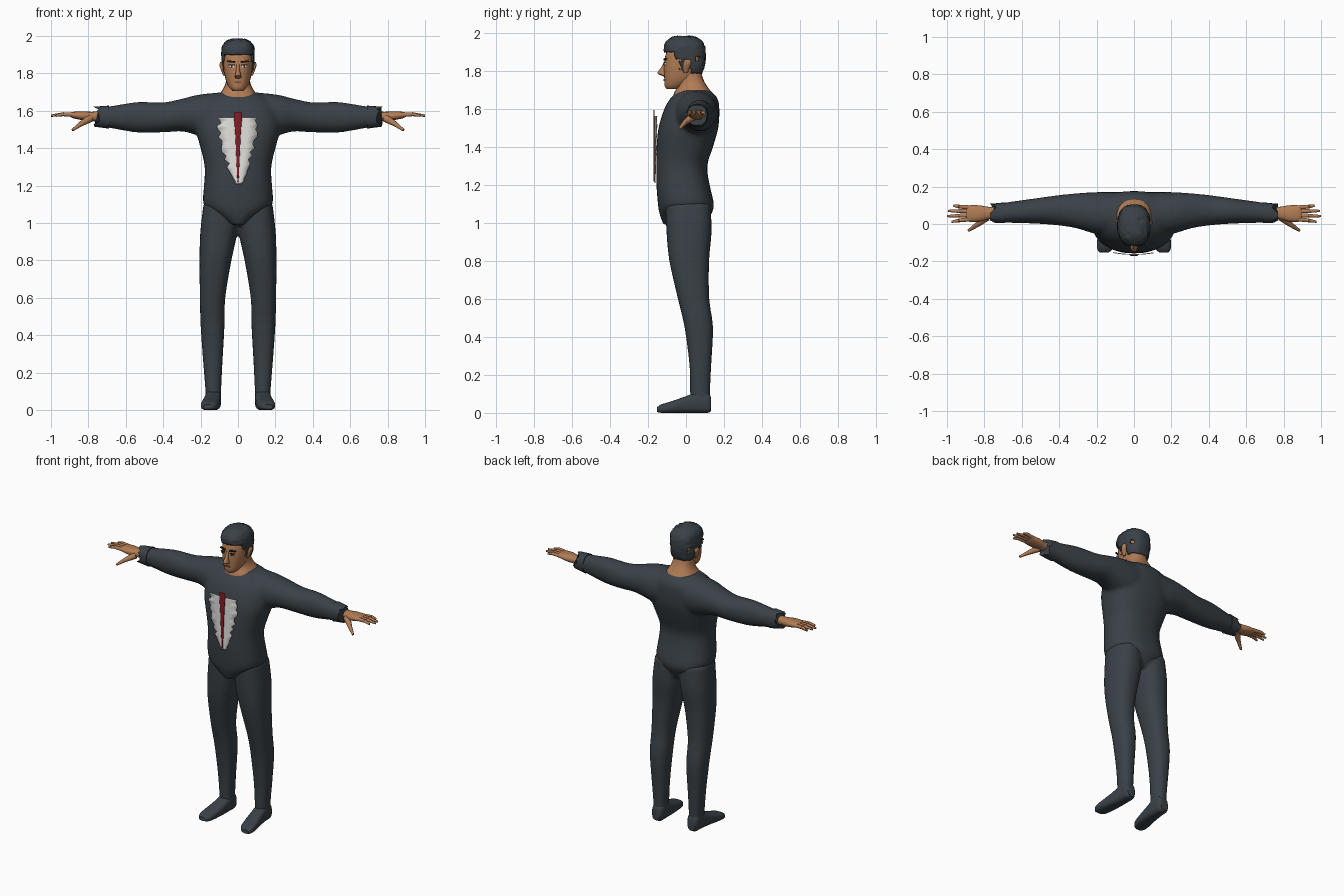
import bpy, bmesh, math, random
from mathutils import Vector, Matrix

random.seed(4)
cube = bpy.data.objects.get("Cube")
if cube:
    bpy.data.objects.remove(cube, do_unlink=True)


def material(name, *rgb):
    m = bpy.data.materials.new(name)
    m.use_nodes = True
    m.diffuse_color = (*rgb, 1)
    m.node_tree.nodes["Principled BSDF"].inputs["Base Color"].default_value = (*rgb, 1)
    return m


CHARCOAL = material("charcoal", 0.042, 0.053, 0.063)
SKIN = material("skin", 0.44, 0.2, 0.09)
WHITE = material("shirt white", 0.78, 0.77, 0.74)
RED = material("tie red", 0.24, 0.012, 0.02)
BLACK = material("near black", 0.012, 0.014, 0.016)
LIP = material("lip brown", 0.2, 0.075, 0.04)


def smooth_rows(rows, steps):
    """Catmull-Rom interpolation between sections."""
    out = []
    for i in range(len(rows) - 1):
        quad = [rows[max(0, min(len(rows) - 1, i + k))] for k in (-1, 0, 1, 2)]
        for s in range(steps):
            t = s / steps
            out.append([b + 0.5 * t * (c - a + t * (2*a - 5*b + 4*c - d + t * (3*(b - c) + d - a)))
                        for a, b, c, d in zip(*quad)])
    return out + [list(rows[-1])]


def loft(bm, axis, rows, n=24, steps=3, power=2.4, side=1):
    """Rows are (position along axis, low and high of each cross extent)."""
    rings = []
    for t, a0, a1, b0, b1 in smooth_rows(rows, steps):
        ring = []
        for k in range(n):
            c, s = math.cos(math.tau * k / n), math.sin(math.tau * k / n)
            u = math.copysign(abs(c) ** (2 / power), c)
            v = math.copysign(abs(s) ** (2 / power), s)
            a, b = (a0 + a1 + u * (a1 - a0)) / 2, (b0 + b1 + v * (b1 - b0)) / 2
            x, y, z = {"x": (t, a, b), "y": (a, t, b), "z": (a, b, t)}[axis]
            ring.append(bm.verts.new((x * side, y, z)))
        rings.append(ring)
    for lo, hi in zip(rings, rings[1:]):
        for k in range(n):
            bm.faces.new((lo[k], lo[(k + 1) % n], hi[(k + 1) % n], hi[k]))
    bm.faces.new(rings[0])
    bm.faces.new(rings[-1])
    return rings


def sym(rows):
    return [(z, -w, w, y0, y1) for z, w, y0, y1 in rows]


def taper(bm, p, q, r0, r1, n=10):
    p, q = Vector(p), Vector(q)
    rot = (q - p).to_track_quat("Z", "Y").to_matrix().to_4x4()
    bmesh.ops.create_cone(bm, cap_ends=True, segments=n, radius1=r0, radius2=r1,
                          depth=(q - p).length, matrix=Matrix.Translation((p + q) / 2) @ rot)


def finish(name, bm, mat, mirror=False, voxel=0, solid=0):
    bmesh.ops.recalc_face_normals(bm, faces=bm.faces)
    me = bpy.data.meshes.new(name)
    bm.to_mesh(me)
    bm.free()
    me.materials.append(mat)
    ob = bpy.data.objects.new(name, me)
    bpy.context.collection.objects.link(ob)
    bpy.ops.object.select_all(action="DESELECT")
    ob.select_set(True)
    bpy.context.view_layer.objects.active = ob
    bpy.ops.object.shade_smooth_by_angle(angle=math.radians(45))
    if mirror:
        ob.modifiers.new("mirror", "MIRROR").use_mirror_merge = False
    if voxel:
        r = ob.modifiers.new("blend", "REMESH")
        r.mode, r.voxel_size, r.use_smooth_shade = "VOXEL", voxel, True
        s = ob.modifiers.new("relax", "SMOOTH")
        s.factor, s.iterations = 0.5, 5
    if solid:
        s = ob.modifiers.new("thickness", "SOLIDIFY")
        s.thickness, s.offset = solid, -1
    return ob


def plate(name, mat, loc, size, turn=0, tilt=0, mirror=True):
    bm = bmesh.new()
    m = Matrix.Translation(loc) @ Matrix.Rotation(turn, 4, "Z") @ Matrix.Rotation(tilt, 4, "Y")
    bmesh.ops.create_cube(bm, size=1, matrix=m @ Matrix.Diagonal((*size, 1)))
    finish(name, bm, mat, mirror)


# Jacket: torso with pointed hem, blended with both sleeves
bm = bmesh.new()
loft(bm, "z", sym([(0.99, .04, -.12, .1), (1.05, .13, -.14, .135), (1.1, .185, -.148, .147),
                   (1.2, .182, -.156, .125), (1.3, .178, -.157, .112), (1.4, .2, -.155, .142),
                   (1.5, .225, -.145, .17), (1.6, .215, -.115, .176), (1.66, .17, -.08, .165),
                   (1.7, .1, -.035, .125)]), n=32)
for side in (1, -1):
    loft(bm, "x", [(.06, -.04, .17, 1.47, 1.7), (.14, -.06, .172, 1.45, 1.695),
                   (.22, -.05, .17, 1.47, 1.685), (.3, -.025, .165, 1.49, 1.665),
                   (.4, -.008, .155, 1.485, 1.645), (.53, .002, .137, 1.483, 1.648),
                   (.64, .005, .122, 1.5, 1.632), (.75, .01, .106, 1.52, 1.615)], power=2.1, side=side)
finish("jacket", bm, CHARCOAL, voxel=.012)

# Ragged cuffs
bm = bmesh.new()
rings = loft(bm, "x", [(.69, .004, .116, 1.505, 1.628), (.75, .006, .11, 1.515, 1.622)], steps=1)
for v in rings[-1]:
    v.co.x += random.uniform(-.015, .025)
finish("cuff", bm, CHARCOAL, mirror=True)

# Trousers
bm = bmesh.new()
for side in (1, -1):
    loft(bm, "z", [(.03, .09, .172, .025, .128), (.1, .09, .174, .022, .127), (.25, .083, .186, .018, .133),
                   (.45, .072, .2, -.008, .143), (.6, .068, .204, -.043, .123), (.8, .035, .206, -.088, .122),
                   (.95, .004, .202, -.103, .135), (1.1, 0, .185, -.11, .13)], side=side)
loft(bm, "z", sym([(.99, .06, -.08, .1), (1.05, .16, -.11, .13), (1.12, .175, -.12, .125)]))
finish("trousers", bm, CHARCOAL, voxel=.011)

# Feet
bm = bmesh.new()
loft(bm, "y", [(-.152, .135, .185, .005, .03), (-.13, .112, .197, 0, .045), (-.08, .1, .196, 0, .06),
               (0, .092, .182, 0, .088), (.07, .09, .174, 0, .115), (.115, .093, .17, 0, .11),
               (.132, .105, .16, .01, .08)], power=3)
finish("foot", bm, CHARCOAL, mirror=True)

# Hands: palm, four fingers and thumb
bm = bmesh.new()
loft(bm, "x", [(.72, .03, .09, 1.54, 1.6), (.78, .025, .092, 1.545, 1.595), (.83, .012, .1, 1.55, 1.597),
               (.88, .012, .1, 1.56, 1.595), (.895, .02, .095, 1.567, 1.59)], n=16)
for y, tip_y, tip_x in ((.026, .012, .975), (.047, .042, 1.0), (.068, .07, .995), (.088, .098, .965)):
    mid = (.935, (y + tip_y) / 2, 1.582)
    taper(bm, (.87, y, 1.578), mid, .012, .0105)
    taper(bm, mid, (tip_x, tip_y, 1.574), .0105, .006)
taper(bm, (.79, .035, 1.56), (.84, -.005, 1.53), .022, .014)
taper(bm, (.837, -.003, 1.532), (.885, -.035, 1.497), .014, .007)
finish("hand", bm, SKIN, mirror=True)

# Neck
bm = bmesh.new()
loft(bm, "z", sym([(1.62, .115, -.07, .15), (1.68, .103, -.065, .138), (1.72, .078, -.043, .112),
                   (1.76, .064, -.045, .09), (1.83, .06, -.05, .07)]))
finish("neck", bm, SKIN)

# Head with nose and ears
bm = bmesh.new()
loft(bm, "z", sym([(1.705, .026, -.1, -.03), (1.722, .044, -.112, 0), (1.755, .062, -.114, .045),
                   (1.8, .073, -.116, .074), (1.85, .078, -.114, .088), (1.9, .077, -.103, .09),
                   (1.95, .055, -.07, .065), (1.96, .03, -.04, .04)]), n=28, power=2.2)
loft(bm, "z", sym([(1.772, .01, -.118, -.1), (1.783, .019, -.142, -.1), (1.793, .015, -.15, -.1),
                   (1.825, .009, -.128, -.1), (1.85, .008, -.116, -.1)]), n=12)
finish("head", bm, SKIN)
bm = bmesh.new()
loft(bm, "z", [(1.79, .07, .08, -.012, .008), (1.815, .07, .09, -.016, .018),
               (1.845, .07, .099, -.014, .028), (1.862, .075, .094, -.004, .02)], n=12)
finish("ear", bm, SKIN, mirror=True)


# Hair: shell trimmed along the hairline, with sideburns and thin patches
def hairline(y):
    if y < -.06:
        return 1.9
    if y < -.03:
        return 1.868
    if y < -.008:
        return 1.8
    return 1.862 if y < .025 else 1.785


bm = bmesh.new()
loft(bm, "z", sym([(1.76, .058, -.02, .07), (1.8, .077, -.07, .09), (1.85, .086, -.1, .101),
                   (1.9, .088, -.116, .104), (1.94, .085, -.113, .097), (1.97, .066, -.09, .072),
                   (1.985, .035, -.055, .035)]), n=40, steps=4)
gone = []
for f in bm.faces:
    c = f.calc_center_median()
    patch = abs(c.x) > .04 and abs(c.y - .065) < .014 and abs(c.z - 1.862) < .018
    if c.z < hairline(c.y) or patch:
        gone.append(f)
bmesh.ops.delete(bm, geom=gone, context="FACES")
for v in bm.verts:
    v.co += Vector([random.uniform(-.003, .003) for _ in range(3)])
finish("hair", bm, CHARCOAL, solid=.012)

# Face details
plate("eyebrow", BLACK, (.036, -.11, 1.863), (.042, .009, .009), .22, -.12)
plate("eye_white", WHITE, (.034, -.111, 1.838), (.026, .009, .01), .2)
plate("pupil", BLACK, (.033, -.114, 1.838), (.01, .008, .011), .2)
plate("eyelid", BLACK, (.034, -.112, 1.845), (.03, .009, .004), .2)
plate("mouth", LIP, (0, -.113, 1.753), (.036, .009, .009), mirror=False)


# Shirt front and tie: curved strips laid on the chest
def strip(name, mat, rows, depth, jag):
    bm = bmesh.new()
    grid = []
    for i, (z, w) in enumerate(smooth_rows(rows, 4)):
        line = []
        for k in (-1, -.5, 0, .5, 1):
            x = k * (w + (jag * random.uniform(-1, 1) if abs(k) == 1 else 0))
            line.append(bm.verts.new((x, depth + .8 * x * x, z)))
        grid.append(line)
    for a, b in zip(grid, grid[1:]):
        for k in range(4):
            bm.faces.new((a[k], a[k + 1], b[k + 1], b[k]))
    finish(name, bm, mat, solid=.004)


strip("shirt_front", WHITE, [(1.21, .022), (1.28, .042), (1.36, .07), (1.44, .092),
                             (1.52, .102), (1.565, .1)], -.165, .014)
strip("tie", RED, [(1.22, .003), (1.35, .009), (1.48, .015), (1.56, .021), (1.595, .019)], -.17, 0)
